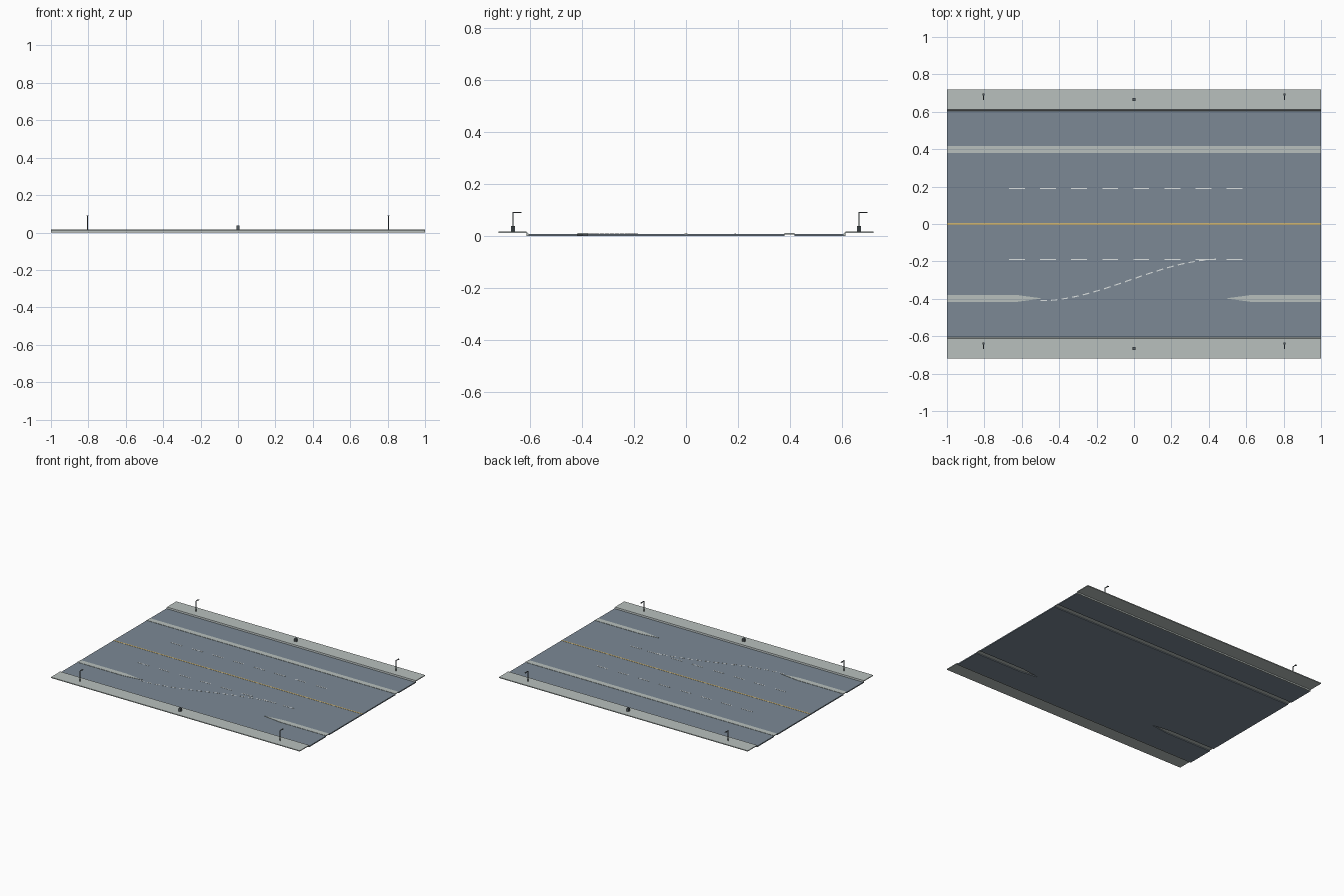
import bpy, bmesh, math
from mathutils import Matrix

old = bpy.data.objects.get("Cube")
if old:
    bpy.data.objects.remove(old)


def material(name, r, g, b):
    m = bpy.data.materials.new(name)
    m.use_nodes = True
    m.diffuse_color = (r, g, b, 1)
    m.node_tree.nodes["Principled BSDF"].inputs["Base Color"].default_value = (r, g, b, 1)
    return m


asphalt = material("asphalt", 0.20, 0.25, 0.30)
concrete = material("concrete", 0.48, 0.53, 0.51)
curb_grey = material("curb grey", 0.28, 0.31, 0.31)
white = material("white paint", 0.72, 0.75, 0.75)
yellow = material("yellow paint", 0.62, 0.46, 0.17)
metal = material("dark metal", 0.09, 0.11, 0.12)

ROAD_TOP = 0.008
PAVE_TOP = 0.016


def finish(bm, name, *mats):
    bmesh.ops.recalc_face_normals(bm, faces=bm.faces)
    mesh = bpy.data.meshes.new(name)
    bm.to_mesh(mesh)
    bm.free()
    for m in mats:
        mesh.materials.append(m)
    ob = bpy.data.objects.new(name, mesh)
    bpy.context.collection.objects.link(ob)
    return ob


def add_prism(bm, outline, direction):
    """Extrude a closed 3D outline along a direction."""
    face = bm.faces.new([bm.verts.new(p) for p in outline])
    new = bmesh.ops.extrude_face_region(bm, geom=[face], use_keep_orig=True)["geom"]
    bmesh.ops.translate(bm, vec=direction,
                        verts=[v for v in new if isinstance(v, bmesh.types.BMVert)])


def add_box(bm, centre, size, angle=0):
    m = (Matrix.Translation(centre) @ Matrix.Rotation(angle, 4, "Z")
         @ Matrix.Diagonal((*size, 1)))
    bmesh.ops.create_cube(bm, size=1, matrix=m)


def slab(name, outline, z0, z1, mat):
    bm = bmesh.new()
    add_prism(bm, [(x, y, z0) for x, y in outline], (0, 0, z1 - z0))
    return finish(bm, name, mat)


def rect(y0, y1):
    return [(-1, y0), (1, y0), (1, y1), (-1, y1)]


# Carriageway, split around the median slots
EDGE, IN, OUT, MID = 0.605, 0.379, 0.417, 0.398
TIP, FULL = 0.49, 0.63
slab("road_back", rect(OUT, EDGE), 0, ROAD_TOP, asphalt)


def slot_edge(y):
    return [(1, y), (FULL, y), (TIP, -MID), (-TIP, -MID), (-FULL, y), (-1, y)]


slab("road_front", [(-1, -EDGE), (1, -EDGE)] + slot_edge(-OUT), 0, ROAD_TOP, asphalt)
slab("road_middle", [(-1, IN), (1, IN)] + slot_edge(-IN), 0, ROAD_TOP, asphalt)

# Medians
slab("median_back", rect(IN, OUT), 0.006, 0.010, concrete)
for side, s in (("left", 1), ("right", -1)):
    slab("median_front_" + side,
         [(s, -OUT), (s * FULL, -OUT), (s * TIP, -MID), (s * FULL, -IN), (s, -IN)],
         0.006, 0.010, concrete)

# Sidewalks with a sloped curb along the road
profile = [(EDGE, 0), (EDGE, ROAD_TOP), (0.613, PAVE_TOP), (0.72, PAVE_TOP),
           (0.72, 0.010), (0.613, 0.010), (0.613, 0)]
for side, s in (("back", 1), ("front", -1)):
    bm = bmesh.new()
    add_prism(bm, [(-1, s * y, z) for y, z in profile], (2, 0, 0))
    for f in bm.faces:
        if abs(f.calc_center_median().y) < 0.612:
            f.material_index = 1
    finish(bm, "sidewalk_" + side, concrete, curb_grey)

# Centre line
bm = bmesh.new()
add_box(bm, (0, 0, ROAD_TOP + 0.0005), (2, 0.010, 0.001))
finish(bm, "centre_line", yellow)

# Straight lane dashes
for side, s in (("back", 1), ("front", -1)):
    bm = bmesh.new()
    for i in range(8):
        add_box(bm, (-0.625 + i * 0.166, s * 0.19, ROAD_TOP + 0.0005), (0.085, 0.006, 0.001))
    finish(bm, "lane_dashes_" + side, white)


# Curved dashes that guide the turning lane
def guide(t):
    ease = t * t * (3 - 2 * t)
    return -0.50 + 0.96 * t, -0.41 + 0.222 * ease


bm = bmesh.new()
COUNT = 17
for i in range(COUNT):
    x0, y0 = guide(i / COUNT)
    x1, y1 = guide((i + 0.62) / COUNT)
    add_box(bm, ((x0 + x1) / 2, (y0 + y1) / 2, ROAD_TOP + 0.0005),
            (math.hypot(x1 - x0, y1 - y0), 0.006, 0.001), math.atan2(y1 - y0, x1 - x0))
finish(bm, "guide_dashes", white)

# Street lamps and litter bins
for side, y in (("back", 0.665), ("front", -0.665)):
    for hand, x in (("left", 0.805), ("right", -0.805)):
        bm = bmesh.new()
        add_box(bm, (x, y, 0.053), (0.005, 0.005, 0.076))
        add_box(bm, (x, y + 0.012, 0.090), (0.004, 0.029, 0.004))
        add_box(bm, (x, y + 0.027, 0.089), (0.011, 0.011, 0.004))
        finish(bm, f"street_lamp_{side}_{hand}", metal)
    bm = bmesh.new()
    add_box(bm, (0, y, 0.026), (0.017, 0.017, 0.022))
    finish(bm, "litter_bin_" + side, metal)
